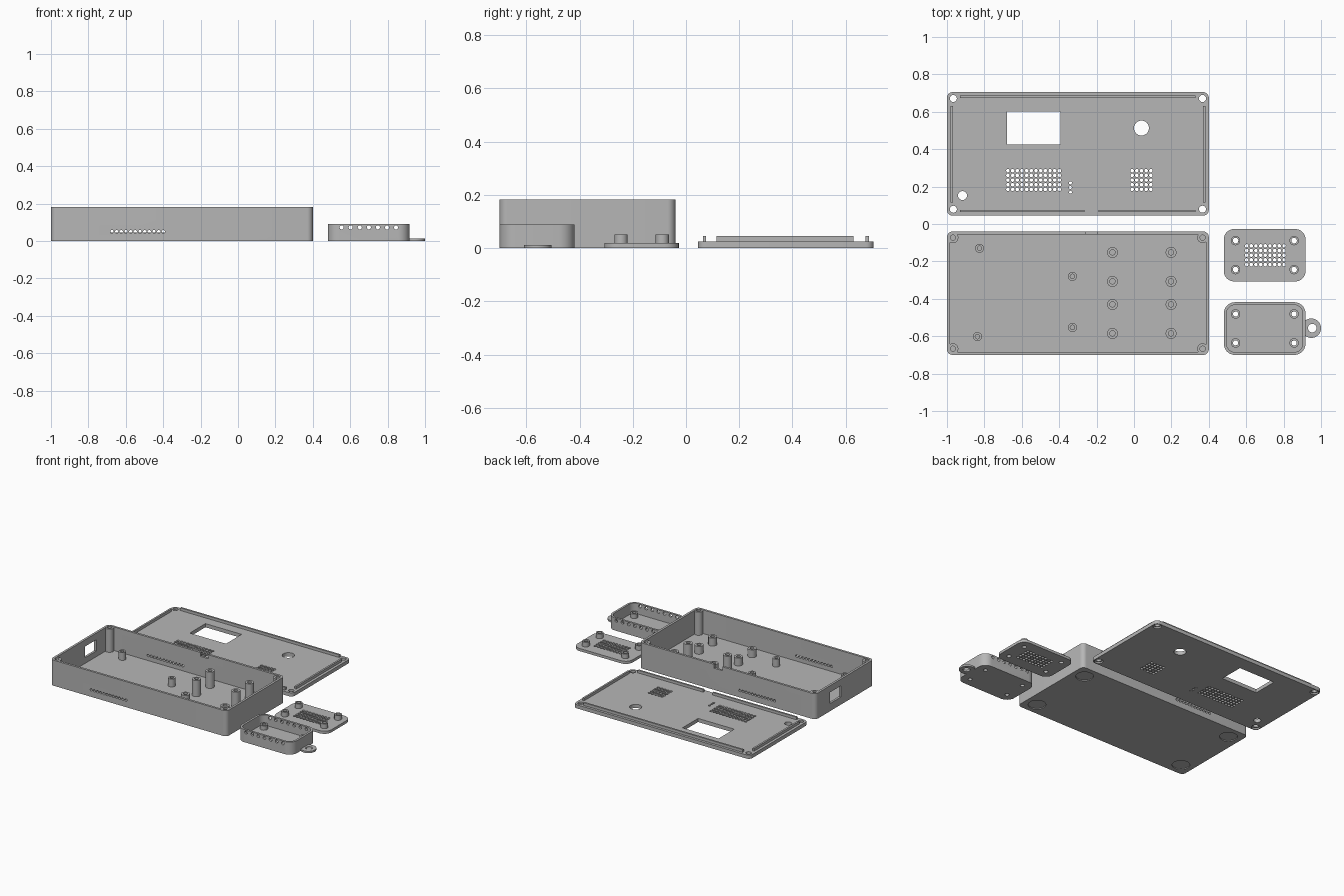
import bpy, bmesh
from math import pi, sin, cos
from mathutils import Matrix

old = bpy.data.objects.get("Cube")
if old:
    bpy.data.objects.remove(old, do_unlink=True)

grey = bpy.data.materials.new("plain grey plastic")
grey.use_nodes = True
grey.diffuse_color = (0.47, 0.47, 0.47, 1)
grey.node_tree.nodes["Principled BSDF"].inputs["Base Color"].default_value = grey.diffuse_color


def make(name, bm):
    bmesh.ops.recalc_face_normals(bm, faces=bm.faces)
    mesh = bpy.data.meshes.new(name)
    bm.to_mesh(mesh)
    bm.free()
    mesh.materials.append(grey)
    ob = bpy.data.objects.new(name, mesh)
    bpy.context.scene.collection.objects.link(ob)
    return ob


def add_block(bm, x0, x1, y0, y1, z0, z1, r=0.0, steps=8):
    """Upright block whose vertical corners are rounded by r."""
    pts = []
    for i, (cx, cy) in enumerate(((x1 - r, y1 - r), (x0 + r, y1 - r), (x0 + r, y0 + r), (x1 - r, y0 + r))):
        for k in range(steps + 1 if r else 1):
            a = (i + k / steps) * pi / 2
            pts.append((cx + r * cos(a), cy + r * sin(a), z0))
    face = bm.faces.new([bm.verts.new(p) for p in pts])
    ext = bmesh.ops.extrude_face_region(bm, geom=[face])["geom"]
    top = [v for v in ext if isinstance(v, bmesh.types.BMVert)]
    bmesh.ops.translate(bm, verts=top, vec=(0, 0, z1 - z0))


def block(name, *dims):
    bm = bmesh.new()
    add_block(bm, *dims)
    return make(name, bm)


def add_rod(bm, x, y, z, r, length, axis="Z", sides=16):
    turn = Matrix.Rotation(pi / 2, 4, "X") if axis == "Y" else Matrix()
    bmesh.ops.create_cone(bm, cap_ends=True, segments=sides, radius1=r, radius2=r,
                          depth=length, matrix=Matrix.Translation((x, y, z)) @ turn)


def cut(ob, bm):
    """Subtract the shapes in bm from ob for good."""
    cutter = make("cutter", bm)
    cutter.hide_render = True
    mod = ob.modifiers.new("cut", "BOOLEAN")
    mod.operation, mod.solver, mod.object = "DIFFERENCE", "EXACT", cutter
    deps = bpy.context.evaluated_depsgraph_get()
    mesh = bpy.data.meshes.new_from_object(ob.evaluated_get(deps))
    ob.modifiers.clear()
    ob.data = mesh
    bpy.data.objects.remove(cutter, do_unlink=True)


def drill(ob, points, r, z=0.0, length=0.2, sides=16):
    bm = bmesh.new()
    for x, y in points:
        add_rod(bm, x, y, z, r, length, sides=sides)
    cut(ob, bm)


def posts(name, points, r, hole, z0, z1, sides=24):
    """Hollow screw posts."""
    bm = bmesh.new()
    for x, y in points:
        rings = []
        for rad, z in ((r, z0), (r, z1), (hole, z1), (hole, z0)):
            rings.append([bm.verts.new((x + rad * cos(2 * pi * k / sides),
                                        y + rad * sin(2 * pi * k / sides), z)) for k in range(sides)])
        for i in range(4):
            a, b = rings[i], rings[(i + 1) % 4]
            for k in range(sides):
                n = (k + 1) % sides
                bm.faces.new((a[k], a[n], b[n], b[k]))
    return make(name, bm)


def grid(x, y, cols, rows, step=0.025):
    return [(x + i * step, y + j * step) for i in range(cols) for j in range(rows)]


def pairs(xs, ys):
    return [(x, y) for x in xs for y in ys]


# Main case: hollow tray with vents, side port, rim notch and foot recesses
case = block("main_case", -1, 0.4, -0.7, -0.04, 0, 0.183, 0.03)
bm = bmesh.new()
add_block(bm, -0.984, 0.384, -0.684, -0.056, 0.014, 0.3, 0.014)
cut(case, bm)
bm = bmesh.new()
for i in range(12):
    for y in (-0.7, -0.04):
        add_rod(bm, -0.674 + i * 0.025, y, 0.05, 0.009, 0.06, "Y")
add_block(bm, -1.05, -0.95, -0.325, -0.2, 0.055, 0.135)
add_block(bm, -0.26, -0.195, -0.07, 0, 0.155, 0.25)
cut(case, bm)
drill(case, pairs((-0.91, 0.31), (-0.61, -0.13)), 0.058, 0, 0.012, 32)

posts("case_corner_posts", pairs((-0.968, 0.367), (-0.667, -0.073)), 0.029, 0.014, 0.01, 0.18)
posts("tall_board_posts", pairs((-0.115, 0.198), (-0.307, -0.152)), 0.029, 0.014, 0.01, 0.13)
posts("low_board_posts", pairs((-0.115, 0.198), (-0.585, -0.43)), 0.029, 0.014, 0.01, 0.07)
posts("small_board_posts", [(-0.826, -0.13), (-0.837, -0.602), (-0.329, -0.28), (-0.329, -0.553)],
      0.024, 0.012, 0.01, 0.07)

# Main lid: plate with window, button hole, vents and screw holes
lid = block("main_lid", -1, 0.4, 0.045, 0.705, 0, 0.026, 0.03)
screws = pairs((-0.966, 0.366), (0.079, 0.671))
drill(lid, screws, 0.019)
drill(lid, screws, 0.028, 0, 0.022, 24)
drill(lid, grid(-0.674, 0.185, 12, 5) + grid(-0.01, 0.185, 5, 5), 0.0095)
drill(lid, grid(-0.34, 0.17, 1, 3), 0.008)
drill(lid, [(-0.917, 0.152)], 0.024, sides=24)
drill(lid, [(0.04, 0.513)], 0.04, sides=32)
bm = bmesh.new()
add_block(bm, -0.68, -0.393, 0.425, 0.602, -0.1, 0.1)
cut(lid, bm)

# Locating ridges on the lid
bm = bmesh.new()
for x0, x1, y in ((-0.93, 0.33, 0.674), (-0.93, -0.265, 0.063), (-0.19, 0.33, 0.063)):
    add_block(bm, x0, x1, y, y + 0.013, 0.02, 0.045)
for x in (-0.981, 0.368):
    add_block(bm, x, x + 0.013, 0.115, 0.63, 0.02, 0.045)
make("lid_ridges", bm)

# Small lid with vent grid and four posts
small_lid = block("small_lid", 0.48, 0.917, -0.307, -0.027, 0, 0.019, 0.055)
spots = pairs((0.543, 0.856), (-0.244, -0.089))
drill(small_lid, spots, 0.015)
drill(small_lid, grid(0.602, -0.217, 9, 5), 0.0095)
posts("small_lid_posts", spots, 0.025, 0.015, 0.012, 0.052)

# Small case: hollow tray with side vents and four posts
small = block("small_case", 0.48, 0.917, -0.7, -0.418, 0, 0.09, 0.06)
bm = bmesh.new()
add_block(bm, 0.495, 0.902, -0.685, -0.433, 0.014, 0.2, 0.045)
cut(small, bm)
bm = bmesh.new()
for i in range(7):
    for y in (-0.7, -0.418):
        add_rod(bm, 0.554 + i * 0.0485, y, 0.073, 0.011, 0.06, "Y")
cut(small, bm)
spots = pairs((0.543, 0.856), (-0.636, -0.481))
drill(small, spots, 0.014)
posts("small_case_posts", spots, 0.025, 0.014, 0.01, 0.045)

# Hanging ring on the small case
bm = bmesh.new()
add_rod(bm, 0.948, -0.557, 0.0065, 0.052, 0.013, sides=32)
ring = make("hanging_ring", bm)
drill(ring, [(0.953, -0.557)], 0.023, sides=24)
bm = bmesh.new()
add_block(bm, 0.8, 0.905, -0.7, -0.4, -0.1, 0.1)
cut(ring, bm)

# Smooth the round walls, keep edges sharp
bpy.ops.object.select_all(action="DESELECT")
for ob in bpy.context.scene.objects:
    if ob.type == "MESH":
        ob.select_set(True)
        bpy.context.view_layer.objects.active = ob
bpy.ops.object.shade_smooth_by_angle(angle=pi / 6)
